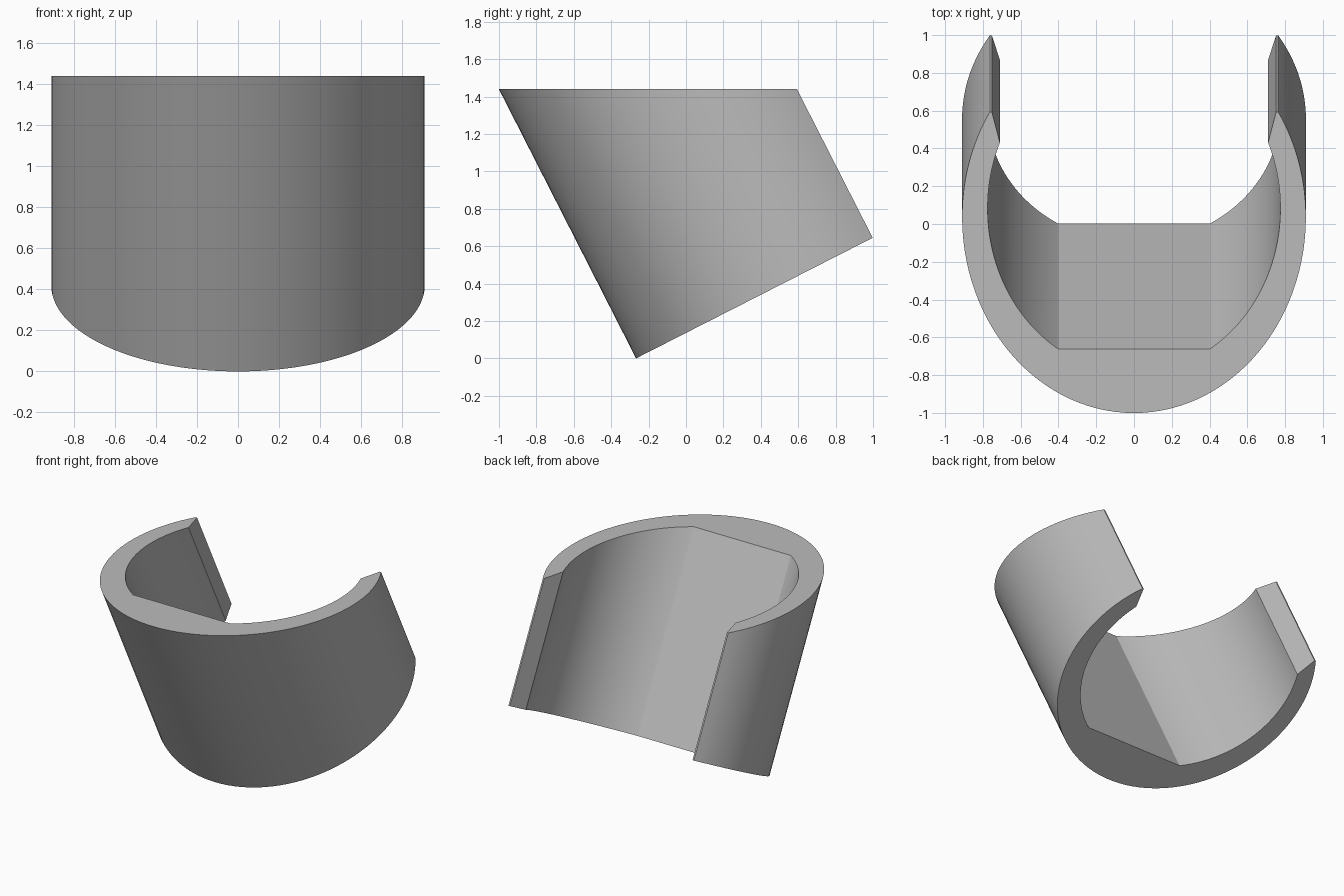
import bpy
import bmesh
from math import sin, cos, asin, acos, pi, radians

cube = bpy.data.objects.get("Cube")
if cube:
    bpy.data.objects.remove(cube, do_unlink=True)

TILT = radians(27)
TOP_Z = 1.44
FRONT_Y = -0.267
END = 1.42                    # depth of the open ends
STEPS = 40


def spread(a, b, n):
    return [a + (b - a) * i / n for i in range(n + 1)]


def half_profile():
    """Right half of the C-shaped section: outer wall, end, inner wall."""
    r, centre, nose = 0.91, 0.925, 0.925
    outer = []
    for a in spread(-pi / 2, asin((END - centre) / r), STEPS):
        depth = nose if a < 0 else r
        outer.append((r * cos(a), centre + depth * sin(a)))
    tip = [(outer[-1][0] - 0.011, END)]
    ri, ci = 0.775, 0.965
    inner = [(ri * cos(a), ci + ri * sin(a))
             for a in spread(acos(0.71 / ri), -acos(0.4 / ri), STEPS)]
    return outer + tip + inner


# Closed section mirrored across x = 0, sharing the front point
half = half_profile()
section = half + [(-x, u) for x, u in reversed(half[1:])]

# Square-cut lower end, level-cut upper end
bm = bmesh.new()
lower, upper = [], []
for x, u in section:
    y, z = FRONT_Y + u * cos(TILT), u * sin(TILT)
    rise = (TOP_Z - z) / cos(TILT)
    lower.append(bm.verts.new((x, y, z)))
    upper.append(bm.verts.new((x, y - rise * sin(TILT), TOP_Z)))
n = len(section)
for i in range(n):
    j = (i + 1) % n
    bm.faces.new((lower[i], lower[j], upper[j], upper[i]))
bm.faces.new(upper)
bm.faces.new(lower[::-1])
bmesh.ops.recalc_face_normals(bm, faces=bm.faces)

mesh = bpy.data.meshes.new("open_collar")
bm.to_mesh(mesh)
bm.free()
collar = bpy.data.objects.new("open_collar", mesh)
bpy.context.collection.objects.link(collar)

# Plain grey finish
grey = bpy.data.materials.new("plain_grey")
grey.use_nodes = True
colour = (0.5, 0.5, 0.5, 1)
grey.diffuse_color = colour
grey.node_tree.nodes["Principled BSDF"].inputs["Base Color"].default_value = colour
mesh.materials.append(grey)

bpy.ops.object.select_all(action='DESELECT')
collar.select_set(True)
bpy.context.view_layer.objects.active = collar
bpy.ops.object.shade_smooth_by_angle(angle=radians(20))
